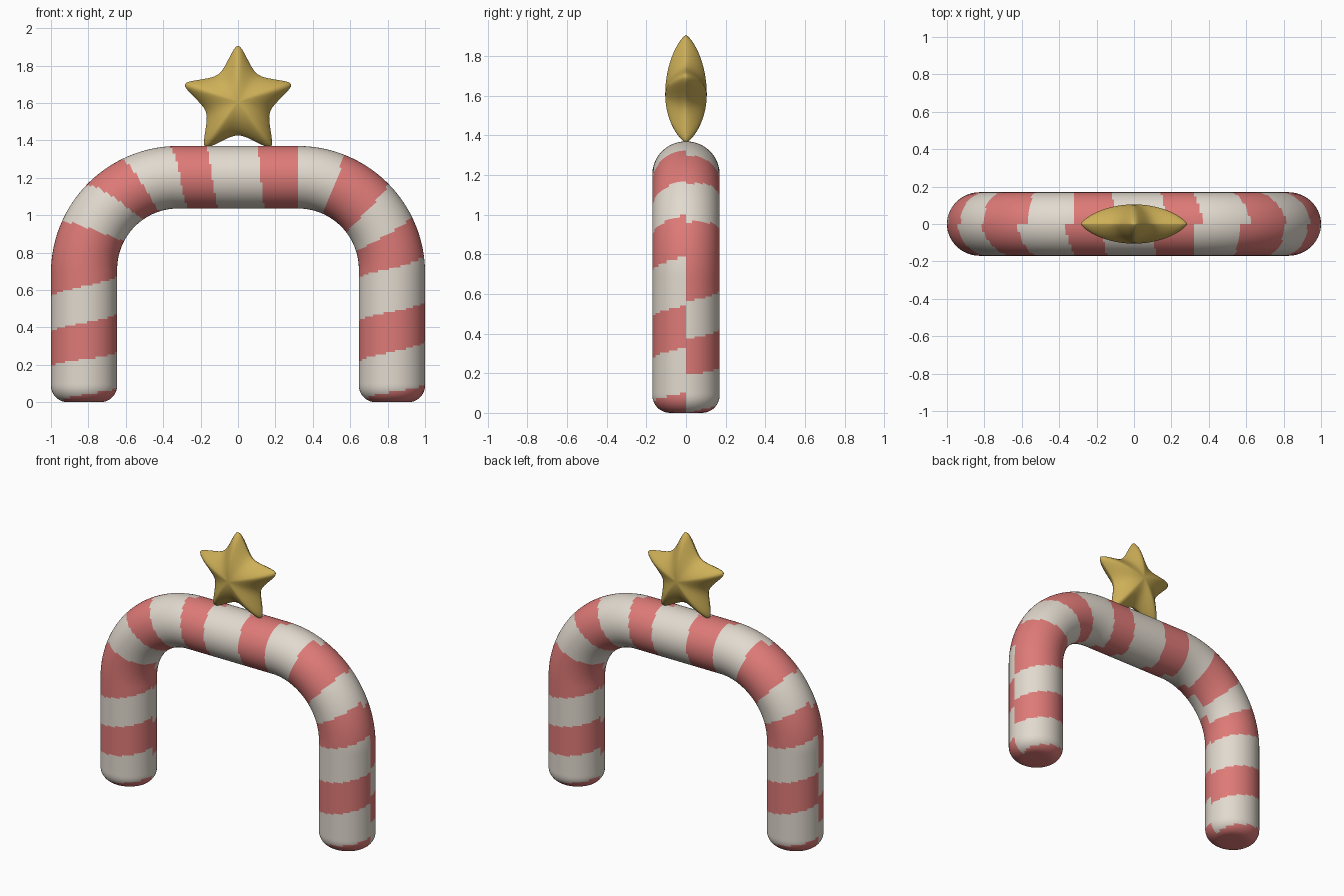
import bpy, bmesh, math

if "Cube" in bpy.data.objects:
    bpy.data.objects.remove(bpy.data.objects["Cube"])


def material(name, rgb):
    m = bpy.data.materials.new(name)
    m.diffuse_color = (*rgb, 1)
    m.use_nodes = True
    m.node_tree.nodes["Principled BSDF"].inputs["Base Color"].default_value = m.diffuse_color
    return m


RED = material("candy red", (0.73, 0.195, 0.185))
CREAM = material("cream white", (0.76, 0.70, 0.62))
GOLD = material("gold", (0.61, 0.43, 0.095))


def make_object(name, bm, mats):
    bmesh.ops.recalc_face_normals(bm, faces=bm.faces)
    mesh = bpy.data.meshes.new(name)
    bm.to_mesh(mesh)
    bm.free()
    for m in mats:
        mesh.materials.append(m)
    for p in mesh.polygons:
        p.use_smooth = True
    ob = bpy.data.objects.new(name, mesh)
    bpy.context.collection.objects.link(ob)
    return ob


# Arch path: straight leg, quarter bend, level top, quarter bend, leg
LEG, HALF, BEND = 0.70, 0.32, 0.503
ARC = BEND * math.pi / 2
TOTAL = 2 * (LEG + ARC + HALF)


def path(s):
    """Centre (x, z), outward normal (x, z) and in-plane radius."""
    mirror = s > TOTAL / 2
    d = TOTAL - s if mirror else s
    if d < LEG:
        x, z, a = -HALF - BEND, d, 0
    elif d < LEG + ARC:
        a = (d - LEG) / BEND
        x, z = -HALF - BEND * math.cos(a), LEG + BEND * math.sin(a)
    else:
        a = math.pi / 2
        x, z = -HALF + d - LEG - ARC, LEG + BEND
    sign = -1 if mirror else 1
    radius = 0.177 - 0.010 * math.sin(a)
    return sign * x, z, -sign * math.cos(a), math.sin(a), radius


# Stripe edges along the front, as (outer side, inner side) path lengths
EDGES = [(0.00, 0.08), (0.19, 0.27), (0.37, 0.48), (0.56, 0.68), (0.90, 0.96),
         (1.07, 1.20), (1.25, 1.34), (1.45, 1.55), (1.635, 1.71), (1.91, 1.955),
         (2.125, 2.125), (2.32, 2.34), (2.53, 2.585), (2.69, 2.76),
         (2.85, 2.96), (3.08, 3.19), (3.29, 3.41), (3.52, 3.61)]


def stripe(s, a):
    """0 = red, 1 = cream; the back repeats the front turned half round."""
    if a > math.pi:
        a, s = 2 * math.pi - a, TOTAL - s
    t = a / math.pi
    return sum(s > o + (i - o) * t for o, i in EDGES) % 2


# Striped arch with rounded feet
N, ROUND = 72, 0.09
foot = [ROUND * (1 - math.cos(i * math.pi / 18)) for i in range(9)]
steps = 290
body = [ROUND + (TOTAL - 2 * ROUND) * i / steps for i in range(steps + 1)]
stations = foot + body + [TOTAL - f for f in reversed(foot)]
bm = bmesh.new()
rings = []
for s in stations:
    x, z, nx, nz, r = path(s)
    d = max(0, ROUND - min(s, TOTAL - s))
    cut = ROUND - math.sqrt(max(0, ROUND * ROUND - d * d))
    ring = []
    for k in range(N):
        a = 2 * math.pi * k / N
        c = (r - cut) * math.cos(a)
        ring.append(bm.verts.new((x + nx * c, -(0.17 - cut) * math.sin(a), z + nz * c)))
    rings.append(ring)
for i in range(len(rings) - 1):
    mid = (stations[i] + stations[i + 1]) / 2
    for k in range(N):
        j = (k + 1) % N
        f = bm.faces.new((rings[i][k], rings[i][j], rings[i + 1][j], rings[i + 1][k]))
        f.material_index = stripe(mid, 2 * math.pi * (k + 0.5) / N)
bm.faces.new(rings[0])
bm.faces.new(rings[-1])
make_object("striped_arch", bm, [RED, CREAM])

# Star outline with softened points
corners = []
for i in range(10):
    r = 0.325 if i % 2 == 0 else 0.167
    a = math.pi / 2 + i * math.pi / 5
    corners.append((r * math.cos(a), r * math.sin(a)))
outline = []
for i, (x0, z0) in enumerate(corners):
    x1, z1 = corners[(i + 1) % 10]
    outline += [(x0 + (x1 - x0) * t / 8, z0 + (z1 - z0) * t / 8) for t in range(8)]
for _ in range(4):
    n = len(outline)
    outline = [tuple(outline[i - 1][c] / 4 + outline[i][c] / 2 + outline[(i + 1) % n][c] / 4
                     for c in (0, 1)) for i in range(n)]

# Puffy star: rings from the front centre over the rim to the back centre
bm = bmesh.new()
CENTRE, DEPTH, LAYERS = 1.607, 0.105, 28
rings = []
for i in range(1, LAYERS):
    a = math.pi * i / LAYERS
    t = math.sin(a)
    y = -math.copysign(DEPTH * abs(math.cos(a)) ** 1.5, math.cos(a))
    rings.append([bm.verts.new((x * t, y, CENTRE + z * t)) for x, z in outline])
n = len(outline)
for lo, hi in zip(rings, rings[1:]):
    for k in range(n):
        bm.faces.new((lo[k], lo[(k + 1) % n], hi[(k + 1) % n], hi[k]))
for ring, y in ((rings[0], -DEPTH), (rings[-1], DEPTH)):
    pole = bm.verts.new((0, y, CENTRE))
    for k in range(n):
        bm.faces.new((ring[k], ring[(k + 1) % n], pole))
make_object("star_topper", bm, [GOLD])
